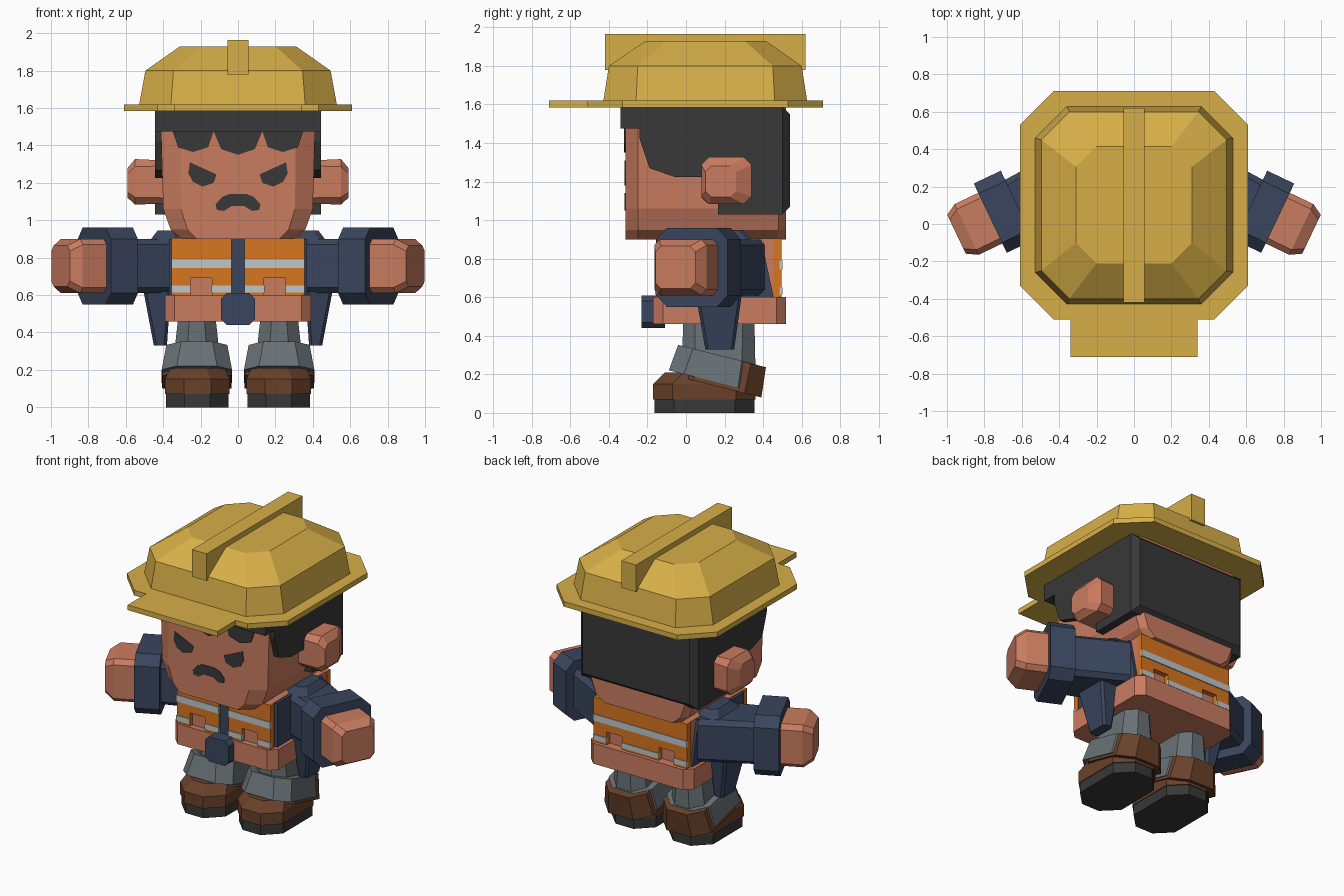
import bpy, bmesh
from math import radians
from mathutils import Matrix

cube = bpy.data.objects.get("Cube")
if cube:
    bpy.data.objects.remove(cube, do_unlink=True)


def material(name, r, g, b):
    m = bpy.data.materials.new(name)
    m.use_nodes = True
    m.diffuse_color = (r, g, b, 1)
    m.node_tree.nodes["Principled BSDF"].inputs["Base Color"].default_value = (r, g, b, 1)
    return m


YELLOW = material("helmet yellow", .68, .43, .065)
SKIN = material("skin", .59, .2, .115)
DARK = material("charcoal", .04, .04, .04)
ORANGE = material("vest orange", .68, .18, .015)
NAVY = material("navy cloth", .042, .06, .11)
GREY = material("trouser grey", .14, .165, .18)
BROWN = material("boot brown", .14, .053, .023)
SILVER = material("reflective silver", .52, .57, .6)

MAP = {"x": lambda t, a, b: (t, a, b),
       "y": lambda t, a, b: (a, t, b),
       "z": lambda t, a, b: (a, b, t)}


def octagon(a0, a1, b0, b1, c):
    """Rectangle with cut corners."""
    return [(a0 + c, b0), (a1 - c, b0), (a1, b0 + c), (a1, b1 - c),
            (a1 - c, b1), (a0 + c, b1), (a0, b1 - c), (a0, b0 + c)]


def loft(name, mat, axis, rings, matrix=None, bevel=None):
    """Skin a closed solid through cross-sections stacked along an axis."""
    bm = bmesh.new()
    loops = [[bm.verts.new(MAP[axis](t, a, b)) for a, b in pts] for t, pts in rings]
    n = len(loops[0])
    for lo, hi in zip(loops, loops[1:]):
        for i in range(n):
            j = (i + 1) % n
            bm.faces.new((lo[i], lo[j], hi[j], hi[i]))
    bm.faces.new(loops[0])
    bm.faces.new(loops[-1])
    if bevel:
        rule, width = bevel
        edges = [e for e in bm.edges if all(rule(v.co) for v in e.verts)]
        bmesh.ops.bevel(bm, geom=edges, offset=width, segments=1, affect="EDGES")
    if matrix:
        bm.transform(matrix)
    bmesh.ops.recalc_face_normals(bm, faces=bm.faces)
    mesh = bpy.data.meshes.new(name)
    bm.to_mesh(mesh)
    bm.free()
    mesh.materials.append(mat)
    obj = bpy.data.objects.new(name, mesh)
    bpy.context.collection.objects.link(obj)
    return obj


def prism(name, mat, axis, t0, t1, pts, matrix=None, bevel=None):
    return loft(name, mat, axis, [(t0, pts), (t1, pts)], matrix, bevel)


def box(name, mat, x0, x1, y0, y1, z0, z1, matrix=None):
    return prism(name, mat, "z", z0, z1, [(x0, y0), (x1, y0), (x1, y1), (x0, y1)], matrix)


# Helmet: brim with visor, faceted dome, centre ridge
prism("helmet_brim", YELLOW, "z", 1.585, 1.62,
      [(-.34, -.71), (.34, -.71), (.34, -.51), (.43, -.51), (.61, -.33), (.61, .53),
       (.43, .71), (-.43, .71), (-.61, .53), (-.61, -.33), (-.43, -.51), (-.34, -.51)])
loft("helmet_dome", YELLOW, "z", [
    (1.61, octagon(-.53, .53, -.43, .63, .17)),
    (1.80, octagon(-.495, .495, -.4, .6, .15)),
    (1.93, octagon(-.31, .31, -.21, .415, .11))])
box("helmet_ridge", YELLOW, -.055, .055, -.42, .62, 1.78, 1.965)


# Head, narrowing towards the jaw, with cut front corners
def head_ring(w, c):
    return [(-w + c, -.315), (w - c, -.315), (w, -.25), (w, .48),
            (w - .04, .52), (-w + .04, .52), (-w, .48), (-w, -.25)]


loft("head", SKIN, "z", [(.9, head_ring(.3, .08)), (.95, head_ring(.36, .09)),
                         (1.06, head_ring(.4, .095)), (1.59, head_ring(.415, .105))])

# Hair: cap with sideburns, fringe block and jagged fringe
prism("hair_cap", DARK, "x", -.445, .445,
      [(-.24, 1.59), (-.24, 1.42), (-.19, 1.27), (-.06, 1.225), (.165, 1.225),
       (.165, 1.03), (.54, 1.03), (.54, 1.59)],
      bevel=(lambda v: v.y > .53 and abs(v.x) > .44, .04))
box("hair_fringe", DARK, -.445, .445, -.34, -.235, 1.475, 1.588)
half = [(.09, 1.38), (.13, 1.475), (.16, 1.39), (.24, 1.365), (.32, 1.39), (.35, 1.48)]
prism("fringe_points", DARK, "y", -.322, -.314,
      [(-x, z) for x, z in half[::-1]] + [(0, 1.35)] + half + [(.35, 1.5), (-.35, 1.5)])

# Face plates
mouth = [(.035, 1.075), (.075, 1.05), (.113, 1.055), (.12, 1.085), (.085, 1.125), (.045, 1.14)]
prism("mouth", DARK, "y", -.32, -.313, mouth + [(-x, z) for x, z in mouth[::-1]])
for s, side in ((1, "left"), (-1, "right")):
    flip = Matrix.Diagonal((s, 1, 1, 1))
    prism(side + "_eye", DARK, "y", -.32, -.313,
          [(.257, 1.31), (.115, 1.245), (.13, 1.2), (.19, 1.18), (.24, 1.205), (.265, 1.25)], flip)
    loft(side + "_ear", SKIN, "x", [
        (.4, octagon(.08, .33, 1.09, 1.32, .03)),
        (.55, octagon(.08, .34, 1.083, 1.327, .04)),
        (.59, octagon(.1, .26, 1.12, 1.28, .03))], flip)

    # Arm: sleeve, cuff and fist share a frame turned forwards
    arm = flip @ Matrix.Translation((.624, .1, .755)) @ Matrix.Rotation(radians(-25.5), 4, "Z")
    loft(side + "_sleeve", NAVY, "x", [(-.36, octagon(-.17, .17, -.145, .145, .03)),
                                       (.02, octagon(-.15, .15, -.145, .145, .03))], arm)
    prism(side + "_cuff", NAVY, "x", 0, .16, octagon(-.205, .205, -.205, .205, .06), arm)
    loft(side + "_hand", SKIN, "x", [(.1, octagon(-.15, .15, -.145, .145, .03)),
                                     (.3, octagon(-.15, .15, -.145, .145, .03)),
                                     (.36, octagon(-.115, .115, -.11, .11, .03))], arm)

    # Shoulder pad, side panel and hanging coat tail
    loft(side + "_shoulder", NAVY, "z", [(.88, octagon(.3, .48, .04, .36, .03)),
                                         (.945, octagon(.32, .43, .1, .3, .03))], flip)
    loft(side + "_side_panel", NAVY, "z", [
        (.6, [(.3, -.12), (.368, -.1), (.368, .455), (.3, .455)]),
        (.9, [(.3, -.12), (.368, -.1), (.368, .39), (.3, .39)])], flip)
    loft(side + "_coat_tail", NAVY, "z", [(.33, octagon(.38, .45, .1, .25, .015)),
                                          (.62, octagon(.36, .505, .05, .29, .015))], flip)

    # Leg, tilted trouser cuff, boot collar, boot and sole
    loft(side + "_leg", GREY, "z", [(.25, octagon(.095, .345, -.02, .36, .07)),
                                    (.48, octagon(.12, .32, -.015, .355, .06))], flip)
    ankle = flip @ Matrix.Translation((.22, .146, .234)) @ Matrix.Rotation(radians(-14), 4, "X")
    loft(side + "_trouser_cuff", GREY, "z", [(-.07, octagon(-.188, .188, -.225, .225, .08)),
                                             (.07, octagon(-.163, .163, -.21, .21, .08))], ankle)
    loft(side + "_boot_collar", BROWN, "z", [(-.09, octagon(-.185, .185, -.18, .275, .09)),
                                             (.068, octagon(-.155, .155, -.16, .26, .08))], ankle)
    loft(side + "_boot", BROWN, "z", [(.07, octagon(.045, .39, -.17, .36, .1)),
                                      (.15, octagon(.045, .39, -.17, .36, .1)),
                                      (.21, octagon(.07, .365, -.11, .35, .1))], flip)
    prism(side + "_sole", DARK, "z", 0, .07, octagon(.05, .385, -.163, .355, .1), flip)

    # Vest halves, front and back, with reflective strips
    for part, x0, y0, y1, out in (("front", .035, -.155, -.12, -1), ("back", 0, .455, .495, 1)):
        name = side + "_" + part
        s0, s1 = (y0 - .006, y0 + .01) if out < 0 else (y1 - .01, y1 + .006)
        box(name + "_vest", ORANGE, x0, .355, y0, y1, .69, .905, flip)
        box(name + "_strip", SILVER, x0, .356, s0, s1, .745, .79, flip)
        for k, (a, b) in (("inner", (x0, .14)), ("outer", (.255, .355))):
            box(name + "_tab_" + k, ORANGE, a, b, y0, y1, .59, .69, flip)
            box(name + "_tab_strip_" + k, SILVER, a, b + .001, s0, s1, .615, .65, flip)

# Torso, waist, front placket and buckle
box("torso", SKIN, -.35, .35, -.13, .46, .55, .905)
prism("waist", SKIN, "z", .46, .6, octagon(-.39, .39, -.17, .52, .05))
box("placket", NAVY, -.036, .036, -.145, -.11, .59, .9)
prism("buckle", NAVY, "y", -.23, -.11, octagon(-.09, .09, .44, .61, .03))
